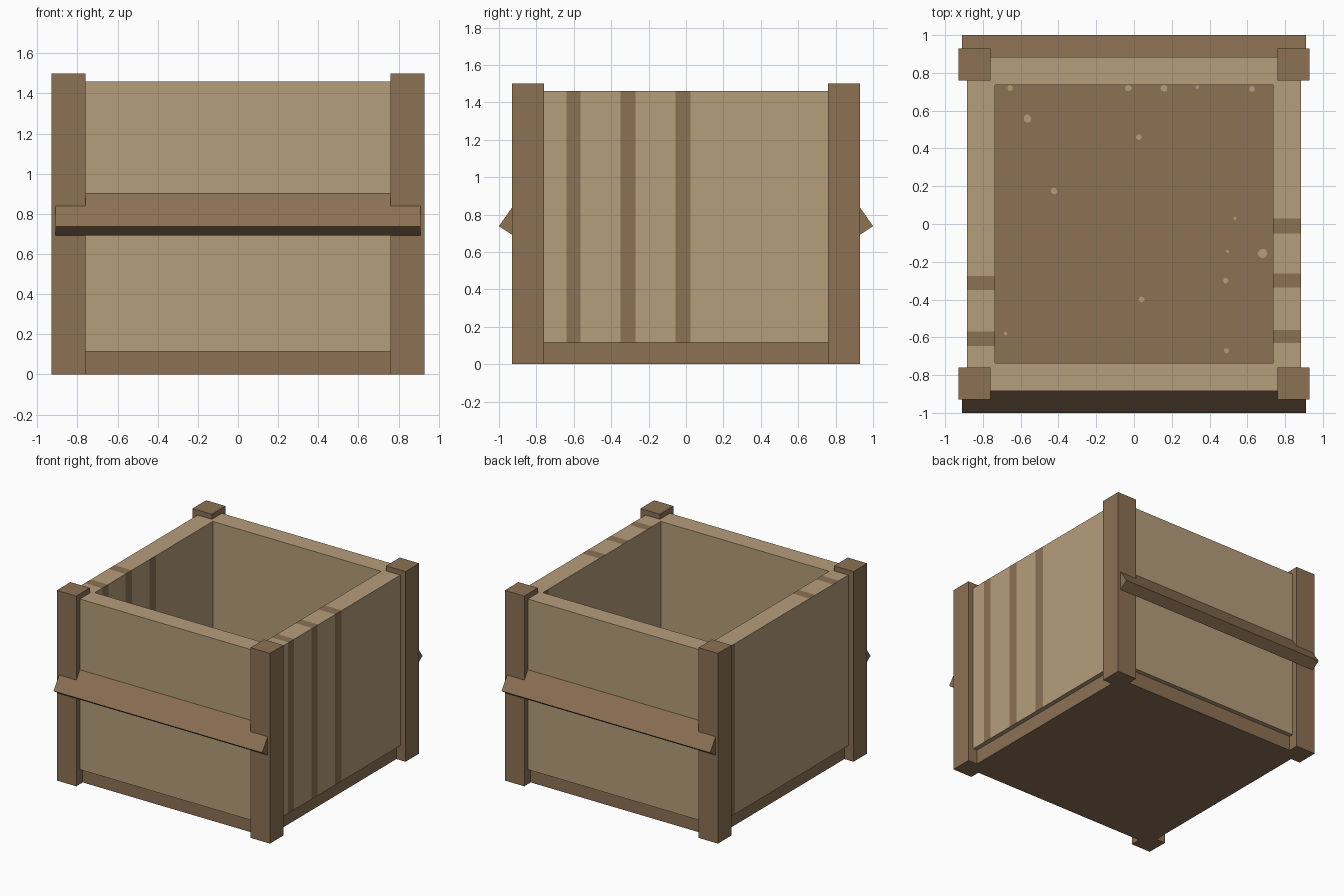
import bpy, bmesh, math, random
from mathutils import Vector

if "Cube" in bpy.data.objects:
    bpy.data.objects.remove(bpy.data.objects["Cube"])

random.seed(4)


def material(name, rgb):
    m = bpy.data.materials.new(name)
    lin = [((c / 255 + 0.055) / 1.055) ** 2.4 for c in rgb]
    m.diffuse_color = (*lin, 1)
    m.use_nodes = True
    m.node_tree.nodes["Principled BSDF"].inputs["Base Color"].default_value = m.diffuse_color
    return m


PALE = material("pale_wood", (182, 157, 123))
BROWN = material("brown_wood", (140, 113, 84))


def add_object(name, bm, *mats):
    bmesh.ops.recalc_face_normals(bm, faces=bm.faces)
    me = bpy.data.meshes.new(name)
    bm.to_mesh(me)
    bm.free()
    for m in mats:
        me.materials.append(m)
    ob = bpy.data.objects.new(name, me)
    bpy.context.collection.objects.link(ob)
    return ob


def box(name, lo, hi, mat):
    bm = bmesh.new()
    bmesh.ops.create_cube(bm, size=1)
    for v in bm.verts:
        v.co = [l + (c + 0.5) * (h - l) for c, l, h in zip(v.co, lo, hi)]
    return add_object(name, bm, mat)


# Corner posts
for sx, sy, name in ((-1, -1, "front_left"), (1, -1, "front_right"),
                     (-1, 1, "back_left"), (1, 1, "back_right")):
    cx, cy = 0.845 * sx, 0.845 * sy
    box(name + "_post", (cx - 0.085, cy - 0.085, 0), (cx + 0.085, cy + 0.085, 1.5), BROWN)

# Floor slab, slightly inset under the walls
box("floor", (-0.85, -0.85, 0), (0.85, 0.85, 0.117), BROWN)

# Walls: one square ring, with dark grain bands on the side walls
OUT, INN, LOW, TOP = 0.885, 0.735, 0.115, 1.46
bm = bmesh.new()
loops = []
for r, z in ((OUT, LOW), (OUT, TOP), (INN, TOP), (INN, LOW)):
    loops.append([bm.verts.new((sx * r, sy * r, z))
                  for sx, sy in ((-1, -1), (1, -1), (1, 1), (-1, 1))])
for i in range(4):
    a, b = loops[i], loops[(i + 1) % 4]
    for k in range(4):
        bm.faces.new((a[k], a[(k + 1) % 4], b[(k + 1) % 4], b[k]))
bmesh.ops.recalc_face_normals(bm, faces=bm.faces)

RIGHT_FACING = [(-0.64, -0.565), (-0.35, -0.27), (-0.055, 0.025)]
LEFT_FACING = [(0.655, 0.733)]
RIGHT_TOP = [(-0.63, -0.56), (-0.335, -0.262), (-0.05, 0.03)]
LEFT_TOP = [(-0.645, -0.57), (-0.35, -0.275)]


def bands_of(face):
    n, c = face.normal, face.calc_center_median()
    if n.x > 0.9:
        return RIGHT_FACING
    if n.x < -0.9:
        return LEFT_FACING
    if n.z > 0.9 and abs(c.x) > INN:
        return RIGHT_TOP if c.x > 0 else LEFT_TOP
    return []


cuts = sorted({y for s in (RIGHT_FACING, LEFT_FACING, RIGHT_TOP, LEFT_TOP) for p in s for y in p})
for y in cuts:
    bmesh.ops.bisect_plane(bm, geom=bm.verts[:] + bm.edges[:] + bm.faces[:],
                           plane_co=(0, y, 0), plane_no=(0, 1, 0))
bm.normal_update()
for f in bm.faces:
    y = f.calc_center_median().y
    f.material_index = int(any(a < y < b for a, b in bands_of(f)))
add_object("walls", bm, PALE, BROWN)

# Tilted rails leaning against the front and back walls
for s, name in ((-1, "front_rail"), (1, "back_rail")):
    bm = bmesh.new()
    profile = ((1.0, 0.738), (0.93, 0.692), (0.80, 0.878), (0.865, 0.931))
    ends = [[bm.verts.new((x, s * y, z)) for y, z in profile] for x in (-0.91, 0.91)]
    bm.faces.new(ends[0])
    bm.faces.new(ends[1])
    for k in range(4):
        j = (k + 1) % 4
        bm.faces.new((ends[0][k], ends[0][j], ends[1][j], ends[1][k]))
    add_object(name, bm, BROWN)

# Pale flecks on the floor
FLECKS = ((-0.565, 0.56, 0.022), (-0.425, 0.175, 0.018), (0.025, 0.46, 0.015),
          (0.04, -0.4, 0.016), (0.68, -0.155, 0.024), (0.485, -0.3, 0.015),
          (0.49, -0.67, 0.014), (0.625, 0.715, 0.016), (-0.03, 0.72, 0.018),
          (0.16, 0.72, 0.018), (-0.655, 0.72, 0.015), (0.335, 0.725, 0.01),
          (0.535, 0.03, 0.009), (0.495, -0.145, 0.01), (-0.68, -0.58, 0.009))
bm = bmesh.new()
for x, y, r in FLECKS:
    ring = []
    for k in range(8):
        a, q = k * math.pi / 4, r * random.uniform(0.85, 1.15)
        ring.append(bm.verts.new((x + q * math.cos(a), y + q * math.sin(a), 0.117)))
    face = bm.faces.new(ring)
    top = bmesh.ops.extrude_face_region(bm, geom=[face])["geom"]
    bmesh.ops.translate(bm, vec=Vector((0, 0, 0.003)),
                        verts=[g for g in top if isinstance(g, bmesh.types.BMVert)])
add_object("floor_flecks", bm, PALE)
